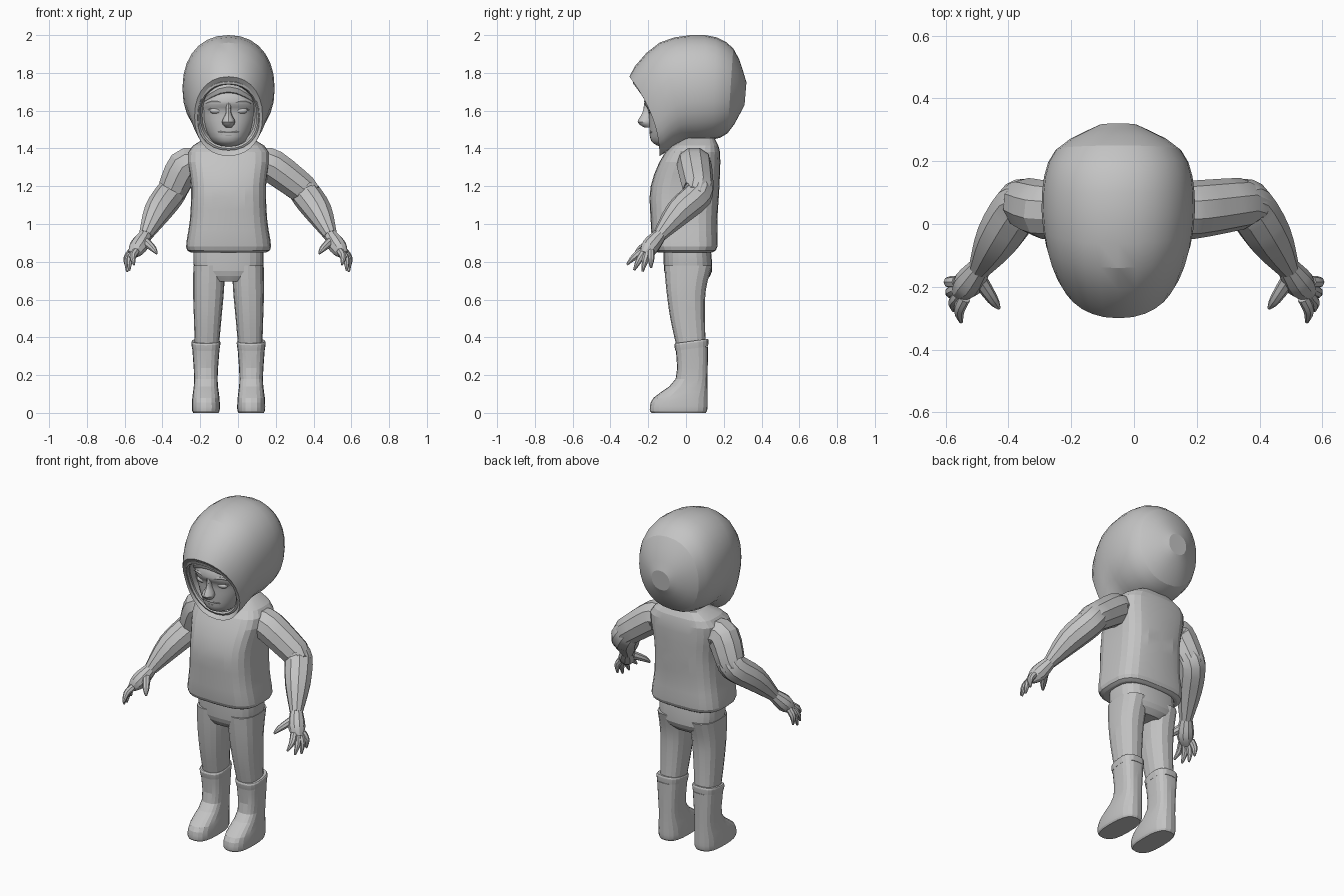
import bpy, bmesh, math
from mathutils import Vector

if "Cube" in bpy.data.objects:
    bpy.data.objects.remove(bpy.data.objects["Cube"])

MIDDLE = -.05  # the body sits slightly beside the middle of the arm span
SIDES = {"left": 1, "right": -1}

grey = bpy.data.materials.new("plain_grey")
grey.use_nodes = True
shade = (.55, .55, .55, 1)
grey.diffuse_color = shade
grey.node_tree.nodes["Principled BSDF"].inputs["Base Color"].default_value = shade


def blend(keys, steps=3):
    """Run a smooth spline through tuples of any length."""
    keys = [Vector(key) for key in keys]
    result = []
    for i in range(len(keys) - 1):
        start, end = keys[i], keys[i + 1]
        leave = (end - keys[max(i - 1, 0)]) / 2
        arrive = (keys[min(i + 2, len(keys) - 1)] - start) / 2
        for step in range(steps):
            t = step / steps
            ease = t * t * (3 - 2 * t)
            result.append(start.lerp(end, ease) + leave * t * (1 - t) ** 2
                          - arrive * t * t * (1 - t))
    return result + [keys[-1]]


def superellipse(count, power):
    """Unit outline, starting at the front."""
    outline = []
    for i in range(count):
        angle = math.tau * i / count
        across, along = math.sin(angle), -math.cos(angle)
        outline.append((math.copysign(abs(across) ** (2 / power), across),
                        math.copysign(abs(along) ** (2 / power), along)))
    return outline


def finish(obj, crease):
    obj.data.materials.append(grey)
    activate(obj)
    bpy.ops.object.shade_smooth_by_angle(angle=math.radians(crease))


def activate(obj):
    bpy.ops.object.select_all(action='DESELECT')
    obj.select_set(True)
    bpy.context.view_layer.objects.active = obj


def skin(name, rings, crease):
    """Join rings of points into a closed, capped surface."""
    bm = bmesh.new()
    loops = [[bm.verts.new(point) for point in ring] for ring in rings]
    for lower, upper in zip(loops, loops[1:]):
        for i in range(len(lower)):
            bm.faces.new((lower[i - 1], lower[i], upper[i], upper[i - 1]))
    bm.faces.new(loops[0])
    bm.faces.new(loops[-1])
    bmesh.ops.recalc_face_normals(bm, faces=bm.faces)
    mesh = bpy.data.meshes.new(name)
    bm.to_mesh(mesh)
    bm.free()
    obj = bpy.data.objects.new(name, mesh)
    bpy.context.collection.objects.link(obj)
    finish(obj, crease)


def stack(name, x, keys, count=20, power=2.5, tilt=0, crease=12, lean=0):
    """Loft level rings given as (height, half width, front, back)."""
    rings = []
    for z, half, front, back in blend(keys):
        centre, depth = (front + back) / 2, (back - front) / 2
        shift = x + lean * (z - keys[0][0])
        rings.append([(shift + u * half, centre + v * depth, z + tilt * v)
                      for u, v in superellipse(count, power)])
    skin(name, rings, crease)


def tube(name, points, resolution=3, crease=25):
    """Tapered round limb through (x, y, z, radius) points."""
    curve = bpy.data.curves.new(name, 'CURVE')
    curve.dimensions = '3D'
    curve.bevel_depth = 1
    curve.bevel_resolution = resolution
    curve.use_fill_caps = True
    spline = curve.splines.new('POLY')
    spline.points.add(len(points) - 1)
    for target, (x, y, z, radius) in zip(spline.points, points):
        target.co = (x, y, z, 1)
        target.radius = radius
    obj = bpy.data.objects.new(name, curve)
    bpy.context.collection.objects.link(obj)
    activate(obj)
    bpy.ops.object.convert(target='MESH')
    finish(bpy.context.object, crease)


def face_arc(name, start, end, height, rise, depth, radius, steps=6):
    """Thin tapered ridge that follows the round of the face."""
    points = []
    for step in range(steps + 1):
        t = step / steps
        bulge = math.sin(math.pi * t)
        x = start + (end - start) * t
        y = -.07 - depth * math.sqrt(1 - (x / .17) ** 2)
        points.append((MIDDLE + x, y, height + rise * bulge, radius * (.4 + .6 * bulge)))
    tube(name, points, resolution=1)


def hood_ring(key, count=28):
    """Leaning ring whose edge bends back towards the cheeks."""
    top_y, top_z, low_y, low_z, half, bend = key
    return [(MIDDLE + u * half,
             low_y + (top_y - low_y) * ((1 + v) / 2) ** bend,
             (top_z + low_z) / 2 + v * (top_z - low_z) / 2)
            for u, v in superellipse(count, 2.2)]


# Hood, from inside the face opening over the rim to the back of the head
hood_keys = [(-.18, 1.73, -.08, 1.42, .14, 1), (-.3, 1.78, -.14, 1.36, .18, 2),
             (-.14, 1.96, -.02, 1.43, .23, 1.3), (.1, 2, .1, 1.44, .243, 1),
             (.25, 1.93, .22, 1.48, .2, 1), (.32, 1.75, .31, 1.63, .06, 1)]
skin("hood", [hood_ring(key) for key in blend(hood_keys)], crease=18)

# Padded lining around the opening
lining = hood_ring((-.27, 1.75, -.13, 1.4, .16, 2))
tube("hood_lining", [(*point, .012) for point in lining + lining[:1]], resolution=1)

# Face with a pointed chin and soft brow
stack("face", MIDDLE, [(1.41, .04, -.14, 0), (1.44, .09, -.185, .04), (1.52, .13, -.195, .05),
                       (1.6, .15, -.2, .05), (1.65, .15, -.222, .05), (1.74, .12, -.19, .05)],
      count=28, power=2.1, crease=30)
stack("nose", MIDDLE, [(1.51, .015, -.22, -.17), (1.54, .035, -.256, -.17),
                       (1.59, .014, -.23, -.17), (1.65, .018, -.22, -.17)],
      count=12, power=2, crease=35)
face_arc("upper_lip", -.055, .055, 1.487, 0, .117, .008)
face_arc("lower_lip", -.045, .045, 1.477, -.007, .113, .009)
face_arc("fringe", -.14, .14, 1.65, .07, .14, .028)
for word, side in SIDES.items():
    bpy.ops.mesh.primitive_uv_sphere_add(segments=14, ring_count=8, radius=1,
                                         location=(MIDDLE + side * .065, -.175, 1.6))
    eye = bpy.context.object
    eye.name = word + "_eye"
    eye.scale = (.036, .022, .018)
    finish(eye, 40)
    face_arc(word + "_eyelid", side * .028, side * .108, 1.603, .016, .127, .007)
    face_arc(word + "_eyebrow", side * .025, side * .12, 1.638, .014, .145, .009)

# Neck and sleeveless top
stack("neck", MIDDLE, [(1.34, .08, -.06, .12), (1.5, .08, -.06, .12)], power=2)
stack("vest", MIDDLE, [(.85, .2, -.15, .14), (.88, .225, -.176, .166), (1.02, .205, -.187, .166),
                       (1.2, .198, -.187, .177), (1.38, .215, -.11, .18), (1.455, .12, 0, .15)],
      count=24, power=3.3)

# Trousers and boots
stack("hips", MIDDLE, [(.695, .1, -.09, .1), (.75, .178, -.115, .138), (.88, .185, -.12, .13)],
      count=24, power=2.8)
for word, side in SIDES.items():
    stack(word + "_trouser_leg", MIDDLE + side * .115,
          [(.35, .064, -.05, .105), (.5, .073, -.083, .1), (.65, .082, -.104, .105),
           (.78, .084, -.115, .138)], count=16, lean=side * -.03)
    boot = MIDDLE + side * .12
    stack(word + "_boot", boot, [(0, .067, -.183, .105), (.02, .074, -.192, .113),
                                 (.08, .072, -.172, .114), (.18, .062, -.055, .114),
                                 (.35, .073, -.056, .117)], power=2.7)
    stack(word + "_boot_cuff", boot, [(.34, .073, -.056, .117), (.37, .077, -.062, .119),
                                      (.38, .073, -.057, .115)], power=2.7, tilt=.012)

# Arms and open hands
finger_tips = {"first": (.55, -.312, .785), "middle": (.575, -.275, .755),
               "ring": (.587, -.23, .748), "little": (.59, -.185, .768)}
for word, side in SIDES.items():
    shoulder = side * MIDDLE + .185

    def limb(part, keys, resolution=3):
        tube(f"{word}_{part}", [(side * x, y, z, radius) for x, y, z, radius in blend(keys)],
             resolution)

    limb("sleeve", [(shoulder, .045, 1.315, .088), (shoulder + .05, .045, 1.305, .093),
                    (.345, .065, 1.185, .082), (.355, .062, 1.172, .074)])
    limb("forearm", [(.33, .063, 1.2, .074), (.365, .06, 1.15, .08),
                     (.43, -.04, 1.06, .073), (.49, -.14, .94, .037)])
    limb("palm", [(.488, -.135, .945, .035), (.528, -.19, .88, .048), (.56, -.22, .838, .025)])
    limb("thumb", [(.5, -.165, .915, .026), (.45, -.24, .87, .018), (.43, -.268, .843, .006)], 2)
    for order, (finger, tip) in enumerate(finger_tips.items()):
        knuckle = Vector((.54 + .008 * order, -.236 + .017 * order, .855))
        bend = knuckle.lerp(Vector(tip), .5) + Vector((.012, 0, .006))
        limb(finger + "_finger", [(*knuckle, .02), (*bend, .018), (*tip, .006)], 2)
